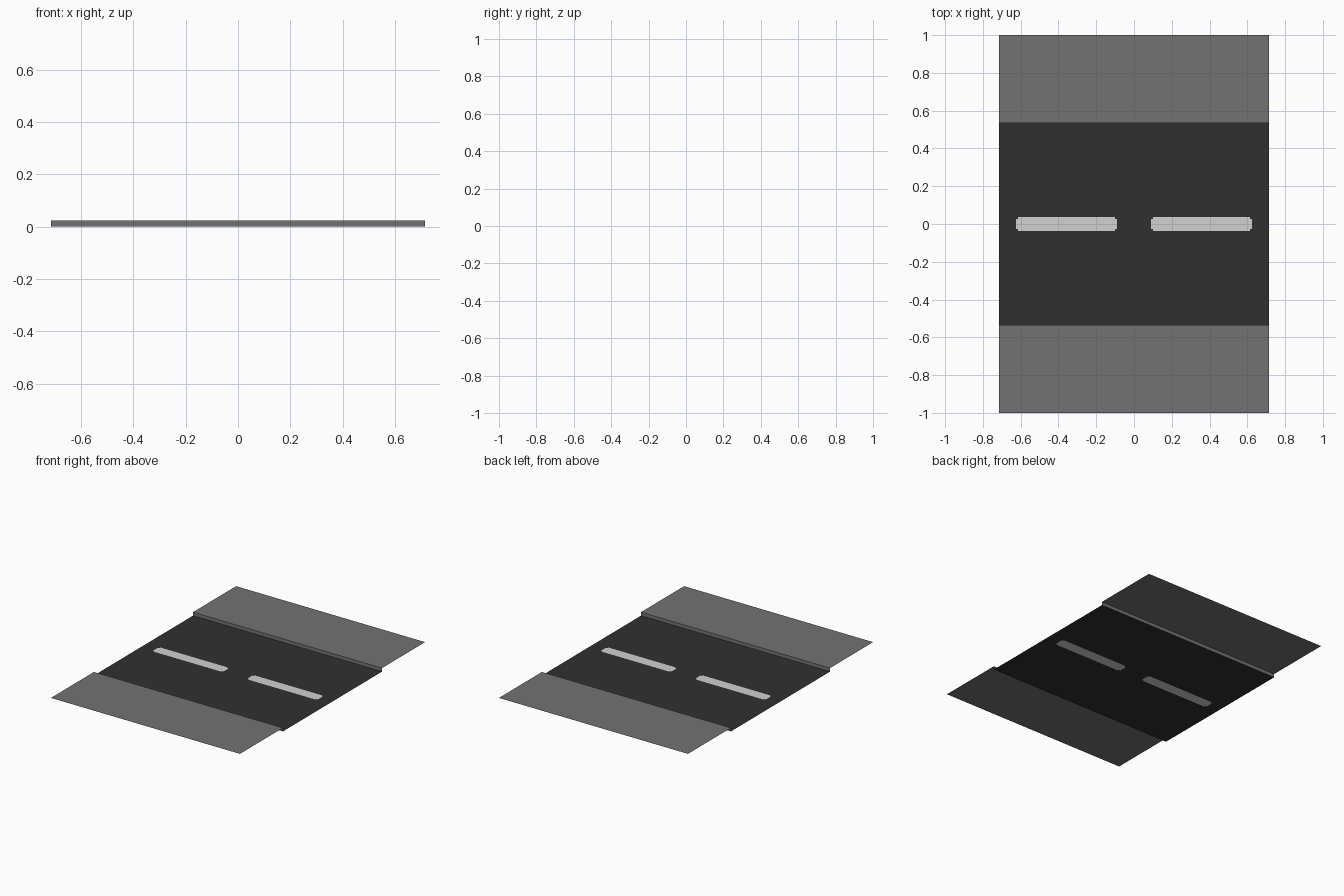
import bpy, bmesh

if "Cube" in bpy.data.objects:
    bpy.data.objects.remove(bpy.data.objects["Cube"])

HALF_X, HALF_Y = 0.715, 1.0
CURB_Y, CURB_Z = 0.535, 0.024
DASH_IN, DASH_OUT, DASH_Y, NOTCH = 0.09, 0.624, 0.037, 0.011


def material(name, v):
    m = bpy.data.materials.new(name)
    m.diffuse_color = (v, v, v, 1)
    m.use_nodes = True
    m.node_tree.nodes["Principled BSDF"].inputs["Base Color"].default_value = m.diffuse_color
    return m


asphalt = material("dark asphalt", 0.030)
paving = material("grey paving", 0.171)
paint = material("white paint", 0.64)


def sheet(name, xs, profile, mats, rule=None):
    """Open sheet: (y, z) profile swept through the x positions, facing up."""
    bm = bmesh.new()
    rows = [[bm.verts.new((x, y, z)) for y, z in profile] for x in xs]
    for a, b in zip(rows, rows[1:]):
        for i in range(len(profile) - 1):
            f = bm.faces.new((a[i], b[i], b[i + 1], a[i + 1]))
            if rule:
                f.material_index = rule(f.calc_center_median())
    me = bpy.data.meshes.new(name)
    bm.to_mesh(me)
    bm.free()
    for m in mats:
        me.materials.append(m)
    ob = bpy.data.objects.new(name, me)
    bpy.context.collection.objects.link(ob)


def is_dash(c):
    # dash rectangle with its four corners notched out
    x, y = abs(c.x), abs(c.y)
    if not (DASH_IN < x < DASH_OUT and y < DASH_Y):
        return 0
    at_end = x < DASH_IN + NOTCH or x > DASH_OUT - NOTCH
    return 0 if at_end and y > DASH_Y - NOTCH else 1


# road with the two centre-line dashes cut in
half = [DASH_IN, DASH_IN + NOTCH, DASH_OUT - NOTCH, DASH_OUT, HALF_X]
xs = [-x for x in reversed(half)] + half
ys = [-CURB_Y, -DASH_Y, NOTCH - DASH_Y, DASH_Y - NOTCH, DASH_Y, CURB_Y]
sheet("road", xs, [(y, 0) for y in ys], [asphalt, paint], is_dash)

# raised pavements with their curb faces
ends = [-HALF_X, HALF_X]
sheet("front_pavement", ends, [(-HALF_Y, CURB_Z), (-CURB_Y, CURB_Z), (-CURB_Y, 0)], [paving])
sheet("back_pavement", ends, [(CURB_Y, 0), (CURB_Y, CURB_Z), (HALF_Y, CURB_Z)], [paving])
